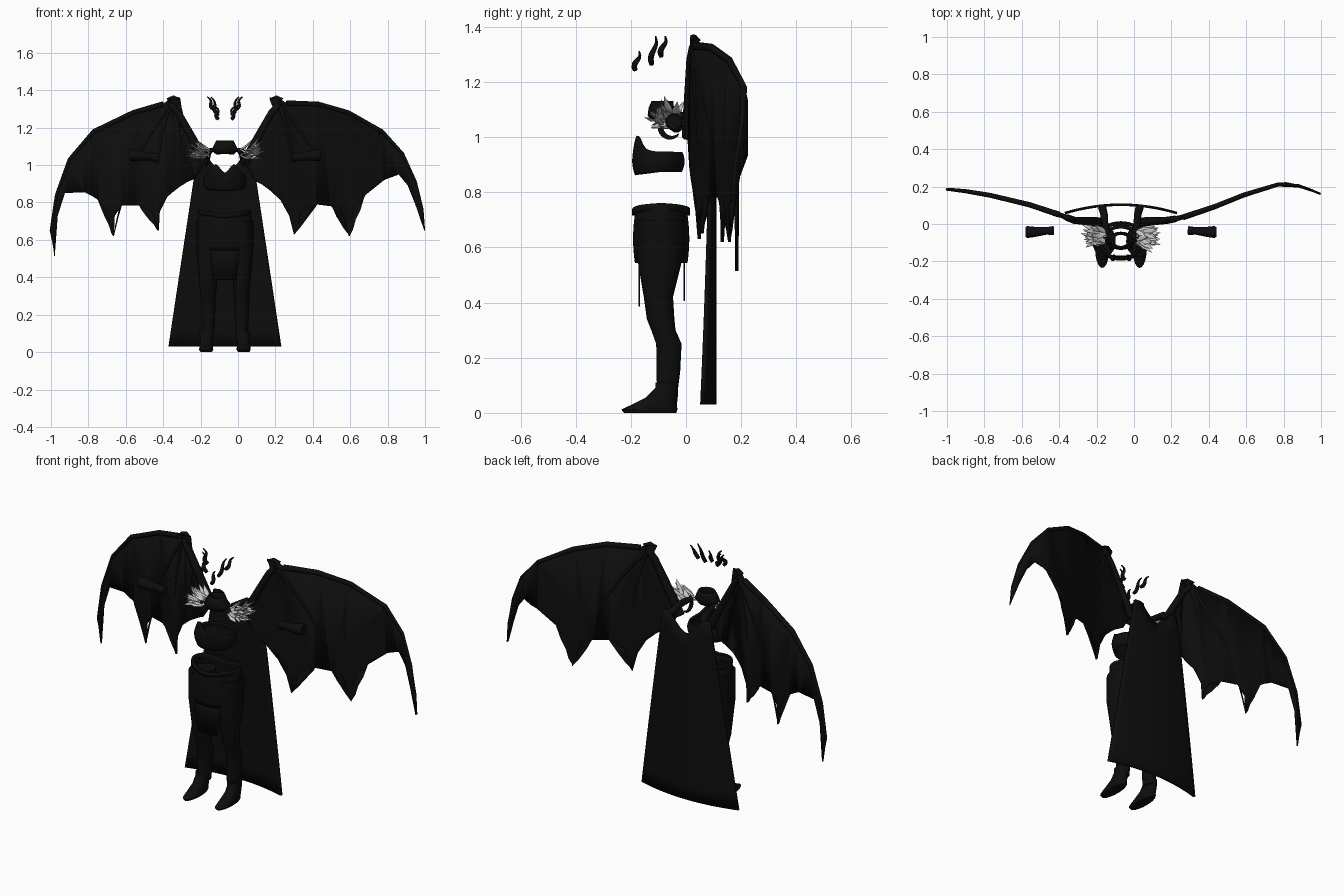
import bpy, bmesh, math, random
from mathutils import Vector

random.seed(4)
CX = -0.07          # body centre line
SIDES = ((1, "left"), (-1, "right"))

cube = bpy.data.objects.get("Cube")
if cube:
    bpy.data.objects.remove(cube, do_unlink=True)


def material(name, value):
    mat = bpy.data.materials.new(name)
    mat.use_nodes = True
    colour = (value, value, value, 1)
    mat.diffuse_color = colour
    mat.node_tree.nodes["Principled BSDF"].inputs["Base Color"].default_value = colour
    return mat


BLACK = material("black cloth", 0.004)
GREY = material("pale grey feathers", 0.6)


def finish(name, bm, mat=BLACK, thick=0, angle=50):
    """Turn a bmesh into a shaded object, optionally given thickness."""
    bmesh.ops.recalc_face_normals(bm, faces=bm.faces)
    mesh = bpy.data.meshes.new(name)
    bm.to_mesh(mesh)
    bm.free()
    mesh.materials.append(mat)
    obj = bpy.data.objects.new(name, mesh)
    obj.location.x = CX
    bpy.context.collection.objects.link(obj)
    if thick:
        mod = obj.modifiers.new("thickness", "SOLIDIFY")
        mod.thickness = thick
        mod.offset = 0
    bpy.ops.object.select_all(action="DESELECT")
    bpy.context.view_layer.objects.active = obj
    obj.select_set(True)
    bpy.ops.object.shade_smooth_by_angle(angle=math.radians(angle))
    return obj


def skin(bm, rings, closed=True, caps=True):
    """Bridge rows of points with quads."""
    rows = [[bm.verts.new(p) for p in ring] for ring in rings]
    n = len(rows[0])
    for a, b in zip(rows, rows[1:]):
        for i in range(n if closed else n - 1):
            j = (i + 1) % n
            bm.faces.new((a[i], a[j], b[j], b[i]))
    if caps:
        bm.faces.new(rows[0])
        bm.faces.new(rows[-1])


def angles(n):
    return [math.tau * i / n for i in range(n)]


def loft(name, sections, x=0, n=20, caps=True, thick=0):
    """Stack ellipses given as (z, centre y, x radius, y radius)."""
    bm = bmesh.new()
    skin(bm, [[(x + rx * math.cos(a), cy + ry * math.sin(a), z) for a in angles(n)]
              for z, cy, rx, ry in sections], caps=caps)
    return finish(name, bm, thick=thick)


def add_tube(bm, path, radii, n=10, flat=1):
    pts = [Vector(p) for p in path]
    rings = []
    for i, p in enumerate(pts):
        way = pts[min(i + 1, len(pts) - 1)] - pts[max(i - 1, 0)]
        turn = way.to_track_quat("Z", "Y")
        rings.append([p + turn @ Vector((math.cos(a), flat * math.sin(a), 0)) * radii[i]
                      for a in angles(n)])
    skin(bm, rings)


def tube(name, path, radii, mat=BLACK, n=10):
    bm = bmesh.new()
    add_tube(bm, path, radii, n)
    return finish(name, bm, mat)


def mix(table, x):
    """Linear lookup in a table of (x, y) pairs."""
    for (x0, y0), (x1, y1) in zip(table, table[1:]):
        if x <= x1:
            return y0 + (y1 - y0) * max(0, x - x0) / (x1 - x0)
    return table[-1][1]


# Wings: flat outline sliced into strips, bent backwards, then thickened
LEFT_EDGE = ((.24, 1.355), (.28, 1.365), (.33, 1.33), (.5, 1.325), (.66, 1.28), (.84, 1.18),
             (.95, 1.06), (1.02, .91), (1.06, .76), (1.068, .65), (1.02, .79), (.98, .89),
             (.93, .95), (.85, .92), (.75, .84), (.68, .75), (.665, .62), (.63, .7),
             (.57, .78), (.49, .79), (.41, .75), (.37, .63), (.345, .73), (.3, .81),
             (.24, .87), (.16, .92), (.11, 1.0), (.13, 1.08), (.17, 1.15), (.21, 1.24),
             (.26, 1.3), (.27, 1.33))
RIGHT_EDGE = ((.24, 1.355), (.28, 1.365), (.33, 1.325), (.49, 1.28), (.7, 1.18), (.83, 1.03),
              (.9, .84), (.93, .65), (.91, .515), (.894, .73), (.856, .85), (.75, .855),
              (.68, .82), (.63, .74), (.595, .62), (.59, .73), (.55, .785), (.46, .785),
              (.39, .75), (.355, .65), (.35, .75), (.31, .83), (.24, .89), (.16, .93),
              (.11, 1.0), (.13, 1.08), (.18, 1.155), (.215, 1.23), (.26, 1.3), (.27, 1.33))
LEFT_BEND = ((.1, .01), (.25, .02), (.33, .035), (.47, .08), (.67, .16), (.87, .22),
             (.97, .2), (1.07, .16))
RIGHT_BEND = ((.1, .01), (.25, .02), (.33, .05), (.54, .12), (.73, .16), (.86, .18), (.93, .185))


def wing(side, label, edge, bend, tips):
    bm = bmesh.new()
    bm.faces.new([bm.verts.new((side * x, 0, z)) for x, z in edge])
    bmesh.ops.triangulate(bm, faces=bm.faces)
    for i in range(3, 27):
        bmesh.ops.bisect_plane(bm, geom=bm.verts[:] + bm.edges[:] + bm.faces[:],
                               plane_co=(side * i / 25, 0, 0), plane_no=(1, 0, 0))
    for v in bm.verts:
        v.co.y = mix(bend, abs(v.co.x))
    finish(label + "_wing_membrane", bm, thick=0.012, angle=60)
    # Arm bone, thumb claw and finger bones follow the same bend
    wrist = Vector((.29, 1.325))

    def bone(name, flat_points, radii):
        tube(name, [(side * x, mix(bend, x), z) for x, z in flat_points], radii, n=8)

    bone(label + "_wing_arm", [(.1, 1.0), (.14, 1.08), (.2, 1.19), (.25, 1.28), wrist],
         [.025, .024, .021, .019, .018])
    bone(label + "_wing_claw", [wrist, (.3, 1.35), (.275, 1.362), (.24, 1.355)],
         [.018, .015, .011, .002])
    bone(label + "_wing_leading_bone", edge[2:9], [.016, .014, .013, .011, .009, .007, .003])
    for k, tip in enumerate(tips):
        end = Vector(tip)
        mid = (wrist + end) / 2 + Vector((.07, .06))
        path = [wrist * (1 - t) ** 2 + mid * 2 * t * (1 - t) + end * t * t
                for t in [i / 8 for i in range(9)]]
        bone(f"{label}_wing_finger_{k + 1}", path, [.014 - .0014 * i for i in range(9)])


wing(1, "left", LEFT_EDGE, LEFT_BEND, ((.665, .625), (.37, .635)))
wing(-1, "right", RIGHT_EDGE, RIGHT_BEND, ((.595, .625), (.355, .655)))

# Cape: a curved sheet widening to the hem, with a scooped neckline
bm = bmesh.new()
rows = []
for i in range(13):
    row = []
    for j in range(25):
        u = j / 12 - 1
        top = 0.96 + 0.1 * min(1, abs(u) / 0.7) ** 1.5
        z = 0.03 + (top - 0.03) * i / 12
        x = u * (0.3 - 0.15 * (z - 0.03))
        row.append((x, 0.103 - 0.045 * (x / 0.3) ** 2, z))
    rows.append(row)
skin(bm, rows, closed=False, caps=False)
finish("cape", bm, thick=0.014)


def band(name, shape, n=40, m=8, thick=0.01):
    """Garment wrapped round the body; shape(angle, height) gives a point."""
    bm = bmesh.new()
    skin(bm, [[shape(a, i / m) for a in angles(n)] for i in range(m + 1)], caps=False)
    return finish(name, bm, thick=thick)


def bust_shape(a, t):
    front = max(0, -math.sin(a))
    cup = math.exp(-((abs(math.cos(a)) - 0.5) / 0.3) ** 2) * front
    low = 0.875 - 0.012 * front
    z = low + t * (0.07 + 0.02 * front + 0.06 * cup)
    swell = 0.84 + 0.16 * math.sin(math.pi * min(1, 0.1 + t * 0.75)) * (1 + 0.25 * cup)
    return 0.11 * swell * math.cos(a), -0.1 + 0.09 * swell * math.sin(a), z


def skirt_shape(a, t):
    side = abs(math.cos(a))
    z = 0.545 + t * (0.185 + 0.03 * side)
    wide = 0.88 + 0.12 * math.sin(math.pi * (0.15 + 0.75 * t))
    return 0.145 * wide * math.cos(a), -0.09 + 0.097 * wide * math.sin(a), z


band("bust_top", bust_shape)
band("skirt", skirt_shape)
band("belt", lambda a, t: (0.135 * math.cos(a), -0.09 + 0.1 * math.sin(a),
                           0.715 + 0.025 * t + 0.02 * abs(math.cos(a))), m=2)

# Hanging cloth strips in front and behind
for label, y, hem in (("front", -0.17, 0.385), ("back", -0.006, 0.405)):
    bm = bmesh.new()
    skin(bm, [[(x * w, y, z) for x in (-1, -.5, 0, .5, 1)]
              for z, w in ((hem, .06), (.5, .075), (.62, .085))], closed=False, caps=False)
    finish(label + "_loincloth", bm, thick=0.005)

# Collar around the neck
loft("collar", ((1.06, -.09, .045, .035), (1.08, -.09, .068, .045),
                (1.105, -.09, .055, .042), (1.13, -.085, .042, .036)), caps=False, thick=0.008)

for s, label in SIDES:
    # Legs and pointed shoes
    loft(label + "_leg", ((.07, -.068, .032, .037), (.15, -.064, .036, .043),
                          (.25, -.062, .04, .046), (.3, -.082, .041, .044),
                          (.34, -.092, .045, .05), (.42, -.1, .05, .053),
                          (.55, -.095, .062, .08), (.7, -.09, .062, .085)), x=s * 0.09)
    loft(label + "_shoe", ((0.0, -.13, .03, .095), (.012, -.133, .038, .102),
                           (.03, -.115, .036, .082), (.055, -.088, .034, .058),
                           (.09, -.07, .035, .041), (.11, -.07, .036, .04)), x=s * 0.1)
    # Floating forearm bracer
    tube(label + "_bracer",
         [(s * x, y, z) for x, y, z in ((.36, -.035, 1.04), (.4, -.037, 1.045),
                                        (.46, -.042, 1.05), (.5, -.043, 1.055), (.51, -.043, 1.055))],
         [.024, .02, .027, .032, .026], n=16)
    # Shoulder ring and the strap running back to the cape
    ring = [(s * .1, -.055 + .037 * math.cos(a), 1.035 + .037 * math.sin(a))
            for a in [math.radians(40 + 14 * i) for i in range(21)]]
    tube(label + "_shoulder_ring", ring, [.003 + .008 * math.sin(math.pi * i / 20) for i in range(21)])
    tube(label + "_shoulder_strap",
         [(s * x, y, z) for x, y, z in ((.1, .09, 1.04), (.09, .05, 1.07), (.085, 0, 1.075), (.07, -.05, 1.08))],
         [.022, .02, .018, .012])
    # Three wavy horns on each side of the head
    for k, (x, y, z, tall, lean) in enumerate(((.035, -.185, 1.245, .065, .012),
                                               (.035, -.125, 1.265, .1, .04),
                                               (.055, -.09, 1.295, .07, .04))):
        path, radii = [], []
        for i in range(11):
            t = i / 10
            wave = math.sin(t * math.tau)
            path.append((s * (x + lean * t + .009 * wave), y + .015 * t - .006 * wave, z + tall * t))
            radii.append(.003 + .009 * math.sin(math.pi * min(1, .25 + .75 * t)) * (1 - .5 * t))
        tube(f"{label}_horn_{k + 1}", path, radii, n=8)
    # Feathered shoulder tuft made of flattened spikes
    bm = bmesh.new()
    for i in range(46):
        base = Vector((s * random.uniform(.075, .13), random.uniform(-.1, -.035), random.uniform(1.045, 1.085)))
        way = Vector((s * random.uniform(.5, 1), random.uniform(-.5, .4), random.uniform(-.25, .6)))
        way = way.normalized() * random.uniform(.065, .1)
        bend = base + way * 0.5 + Vector((0, 0, -.006))
        add_tube(bm, (base, bend, base + way), (.008, .014, .0008), n=6, flat=.4)
    finish(label + "_feather_tuft", bm, GREY, angle=30)
